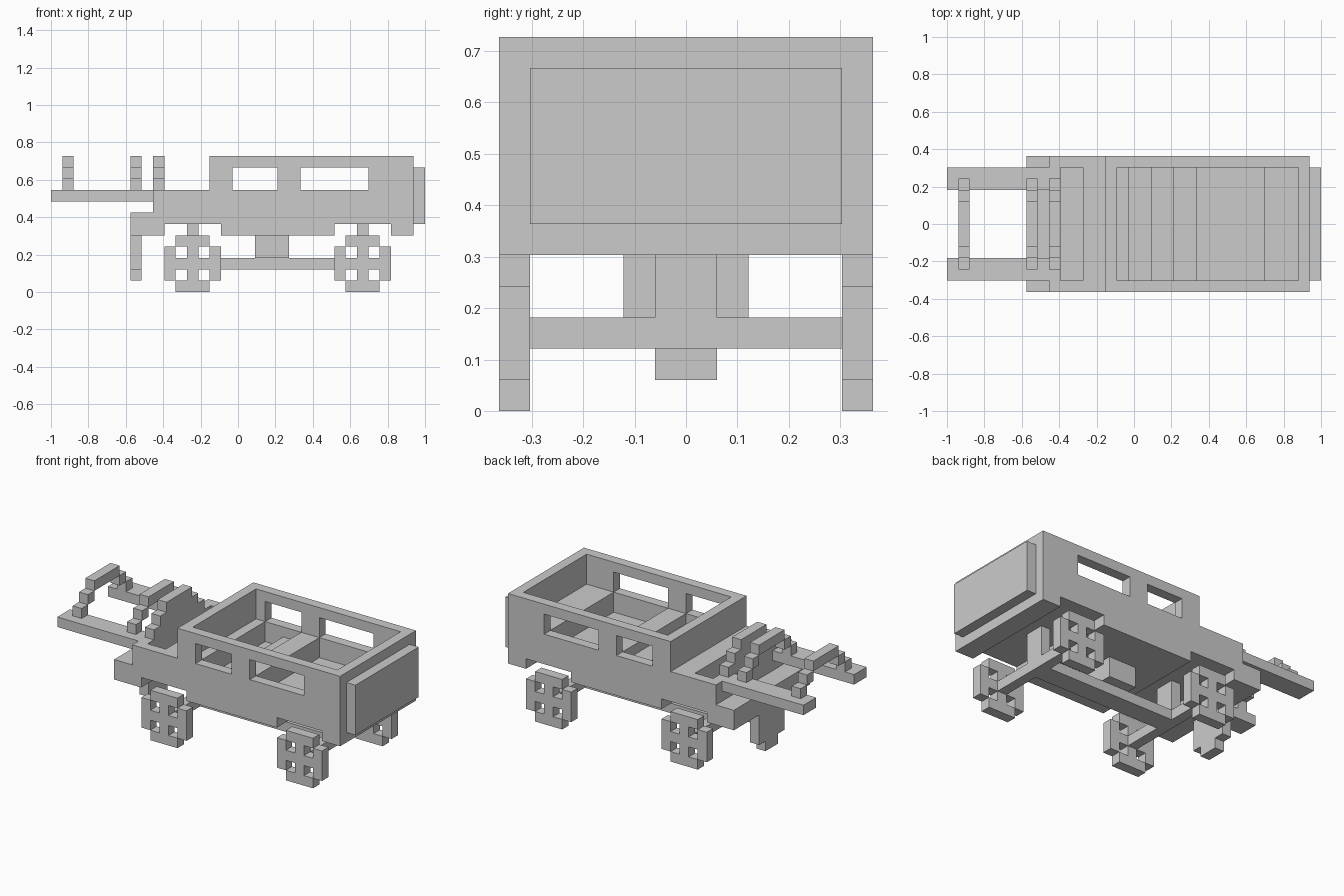
import bpy, bmesh

if "Cube" in bpy.data.objects:
    bpy.data.objects.remove(bpy.data.objects["Cube"])

U = 2 / 33  # one block; x counts from the nose, y from the centre line, z from the ground


def finish(bm, name):
    bmesh.ops.recalc_face_normals(bm, faces=bm.faces)
    for v in bm.verts:
        v.co = ((v.co.x - 16.5) * U, v.co.y * U, v.co.z * U)
    mesh = bpy.data.meshes.new(name)
    bm.to_mesh(mesh)
    bm.free()
    obj = bpy.data.objects.new(name, mesh)
    bpy.context.collection.objects.link(obj)
    return obj


def prism(name, profile, y0, y1):
    """Extrude an (x, z) outline from y0 to y1."""
    bm = bmesh.new()
    face = bm.faces.new([bm.verts.new((x, y0, z)) for x, z in profile])
    out = bmesh.ops.extrude_face_region(bm, geom=[face])
    verts = [g for g in out["geom"] if isinstance(g, bmesh.types.BMVert)]
    bmesh.ops.translate(bm, verts=verts, vec=(0, y1 - y0, 0))
    return finish(bm, name)


def box(name, x0, x1, y0, y1, z0, z1):
    return prism(name, [(x0, z0), (x1, z0), (x1, z1), (x0, z1)], y0, y1)


def cross_plate(name, x0, x1, outline):
    """Extrude a half outline of (y, z), mirrored about y = 0, along x."""
    pts = outline + [(-y, z) for y, z in reversed(outline)]
    bm = bmesh.new()
    face = bm.faces.new([bm.verts.new((x0, y, z)) for y, z in pts])
    out = bmesh.ops.extrude_face_region(bm, geom=[face])
    verts = [g for g in out["geom"] if isinstance(g, bmesh.types.BMVert)]
    bmesh.ops.translate(bm, verts=verts, vec=(x1 - x0, 0, 0))
    return finish(bm, name)


def cut(obj, cutters):
    """Subtract the cutters, bake the result and remove them."""
    for c in cutters:
        m = obj.modifiers.new("cut", "BOOLEAN")
        m.operation, m.solver, m.object = "DIFFERENCE", "EXACT", c
    bpy.context.view_layer.update()
    baked = bpy.data.meshes.new_from_object(
        obj.evaluated_get(bpy.context.evaluated_depsgraph_get()))
    obj.modifiers.clear()
    obj.data = baked
    for c in cutters:
        bpy.data.objects.remove(c)


# Body: side outline with wheel arches, then hollow cabin, windows and hood well
body = prism("body", [(7, 5), (10, 5), (10, 6), (15, 6), (15, 5), (25, 5), (25, 6),
                      (30, 6), (30, 5), (32, 5), (32, 12), (14, 12), (14, 9),
                      (9, 9), (9, 7), (7, 7)], -6, 6)
cabin = prism("cabin_cutter", [(15, 9), (16, 9), (16, 7), (18, 7), (18, 8), (20, 8),
                               (20, 9), (22, 9), (22, 7), (28, 7), (28, 9), (31, 9),
                               (31, 13), (15, 13)], -5, 5)
cut(body, [cabin,
           box("front_window_cutter", 16, 20, -7, 7, 9, 11),
           box("rear_window_cutter", 22, 28, -7, 7, 9, 11),
           box("hood_well_cutter", 10, 12, -5, 5, 7, 10)])

# Tail panel
box("tail_panel", 32, 33, -5, 5, 6, 11)

# Front arms
for side, y in (("right", -5), ("left", 3)):
    box(f"front_arm_{side}", 0, 9, y, y + 2, 8, 9)

# Stepped hoops across the arms, and the filled plate at the hood
for n, x in enumerate((1, 7)):
    box(f"hoop_top_{n}", x, x + 1, -2, 2, 11, 12)
    for s in (-1, 1):
        for k in range(2):
            y = s * (3.5 - k)
            box(f"hoop_step_{n}", x, x + 1, y - 0.5, y + 0.5, 9 + k, 10 + k)
cross_plate("hood_plate", 9, 10, [(4, 9), (4, 10), (3, 10), (3, 11), (2, 11), (2, 12)])

# Tapered tow plate below the bumper
cross_plate("tow_plate", 7, 8, [(1, 1), (1, 2), (2, 2), (2, 5)])

# Wheels, axles and axle posts
for end, x in (("front", 10), ("rear", 25)):
    for side, y in (("right", -6), ("left", 5)):
        wheel = prism(f"{end}_wheel_{side}",
                      [(x + a, b) for a, b in ((1, 0), (4, 0), (4, 1), (5, 1), (5, 4), (4, 4),
                                               (4, 5), (1, 5), (1, 4), (0, 4), (0, 1), (1, 1))],
                      y, y + 1)
        cut(wheel, [box("hole_cutter", x + a, x + a + 1, y - 1, y + 2, b, b + 1)
                    for a in (1, 3) for b in (1, 3)])
    box(f"{end}_axle", x + 2, x + 3, -5, 5, 2, 3)
    box(f"{end}_axle_post", x + 2, x + 3, -1, 1, 3, 6)

# Drive shaft and gearbox
box("drive_shaft", 13, 27, -1, 1, 2, 3)
box("gearbox", 18, 21, -2, 2, 3, 5)
